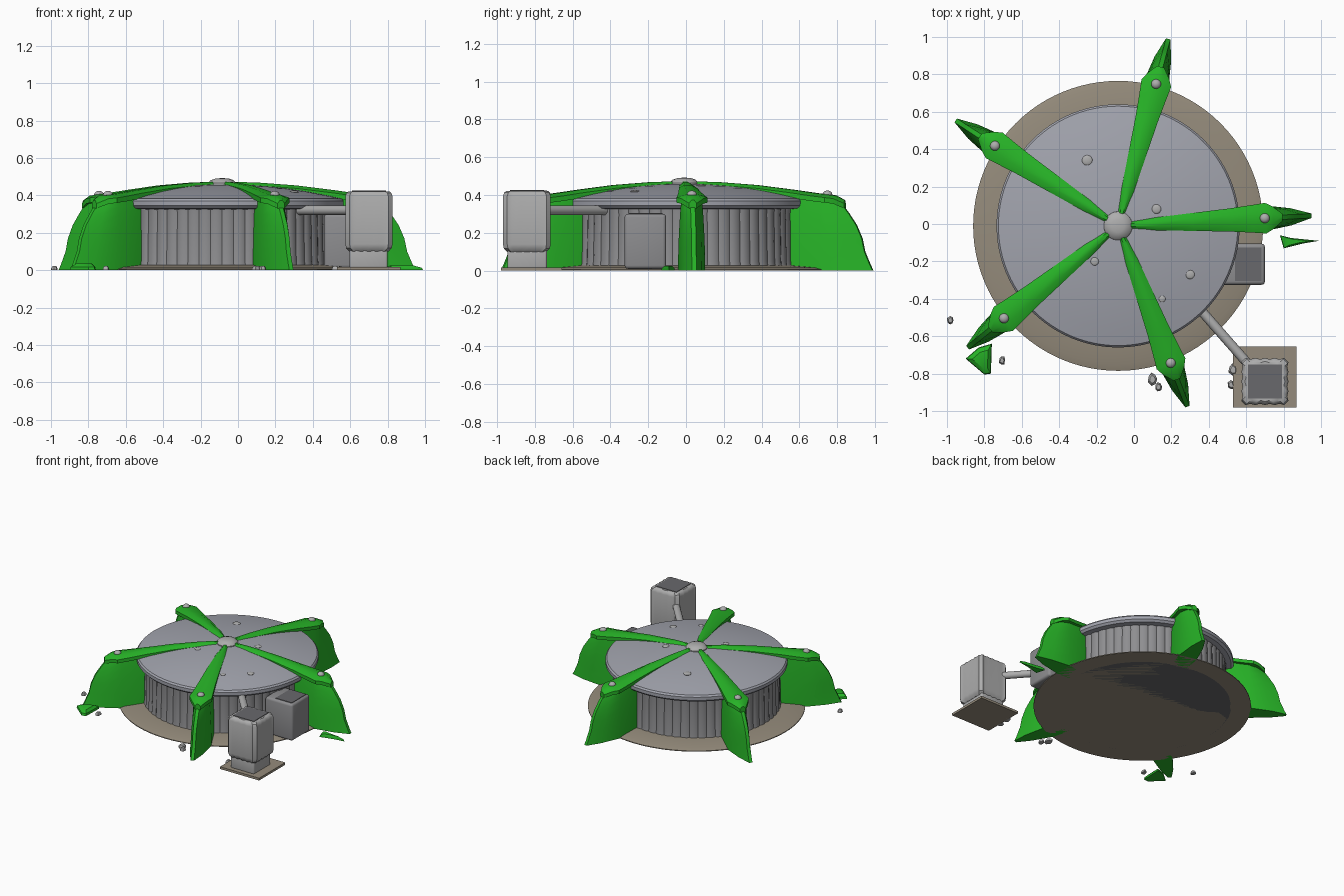
import bpy, bmesh, random
from math import sin, cos, pi, radians, atan2
from mathutils import Vector, Matrix

if "Cube" in bpy.data.objects:
    bpy.data.objects.remove(bpy.data.objects["Cube"])

random.seed(4)
CX, CY = -0.085, -0.01


def material(name, rgb):
    m = bpy.data.materials.new(name)
    m.diffuse_color = (*rgb, 1)
    m.use_nodes = True
    m.node_tree.nodes["Principled BSDF"].inputs["Base Color"].default_value = m.diffuse_color
    return m


GREEN = material("green", (0.02, 0.45, 0.02))
TAN = material("tan", (0.30, 0.26, 0.20))
ROOF = material("roof_grey", (0.36, 0.37, 0.42))
WALL = material("wall_grey", (0.27, 0.27, 0.28))
LIGHT = material("light_grey", (0.42, 0.42, 0.42))
DARK = material("dark_grey", (0.14, 0.14, 0.15))


def finish(name, bm, mat, smooth=True):
    bmesh.ops.recalc_face_normals(bm, faces=bm.faces)
    me = bpy.data.meshes.new(name)
    bm.to_mesh(me)
    bm.free()
    me.materials.append(mat)
    ob = bpy.data.objects.new(name, me)
    bpy.context.collection.objects.link(ob)
    if smooth:
        bpy.context.view_layer.objects.active = ob
        ob.select_set(True)
        bpy.ops.object.shade_smooth_by_angle(angle=radians(35))
        ob.select_set(False)
    return ob


def loft(name, rings, mat, matrix=Matrix(), smooth=True):
    """Skin closed rings of points and cap both ends."""
    bm = bmesh.new()
    rows = [[bm.verts.new(matrix @ Vector(p)) for p in ring] for ring in rings]
    n = len(rows[0])
    for a, b in zip(rows, rows[1:]):
        for i in range(n):
            bm.faces.new((a[i], a[(i + 1) % n], b[(i + 1) % n], b[i]))
    bm.faces.new(rows[0])
    bm.faces.new(rows[-1])
    return finish(name, bm, mat, smooth)


def lathe(name, profile, mat, n=96, rib=0.0):
    rings = []
    for r, z in profile:
        ring = []
        for i in range(n):
            rr = r - (rib if i % 4 == 0 else 0)
            t = 2 * pi * i / n
            ring.append((CX + rr * cos(t), CY + rr * sin(t), z))
        rings.append(ring)
    return loft(name, rings, mat)


def box(name, lo, hi, mat, bevel=0.0):
    bm = bmesh.new()
    bmesh.ops.create_cube(bm, size=1)
    lo, hi = Vector(lo), Vector(hi)
    for v in bm.verts:
        v.co = (lo + hi) / 2 + Vector(a * b for a, b in zip(v.co, hi - lo))
    if bevel:
        bmesh.ops.bevel(bm, geom=bm.edges[:], offset=bevel, segments=3,
                        profile=0.5, affect='EDGES')
    return finish(name, bm, mat)


def ball(name, loc, r, mat, squash=1.0):
    bm = bmesh.new()
    bmesh.ops.create_uvsphere(bm, u_segments=20, v_segments=10, radius=r)
    for v in bm.verts:
        v.co = Vector((v.co.x, v.co.y, v.co.z * squash)) + Vector(loc)
    return finish(name, bm, mat)


def roof_z(r):
    return 0.46 - 0.08 * (r / 0.65) ** 2


# Ground pad, drum wall, domed roof and hub
lathe("ground_pad", [(0.775, 0), (0.775, 0.006), (0.74, 0.016), (0.60, 0.028)], TAN)
lathe("pad_underside", [(0.635, -0.0), (0.635, 0.004)], DARK)
lathe("drum_wall", [(0.605, 0.02), (0.60, 0.05), (0.595, 0.30), (0.60, 0.345)],
      WALL, n=240, rib=0.007)
lathe("roof_dome", [(0.59, 0.325), (0.635, 0.33), (0.65, 0.345), (0.65, 0.37)]
      + [(r, roof_z(r)) for r in (0.64, 0.55, 0.45, 0.35, 0.25, 0.15, 0.07, 0.01)], ROOF)
lathe("roof_hub", [(0.078, 0.44), (0.076, 0.465), (0.06, 0.482), (0.035, 0.49), (0.01, 0.492)],
      LIGHT, n=40)

# Small roof fittings
for x, y, s in [(-0.25, 0.34, .028), (0.12, 0.08, .025), (-0.21, -0.2, .022),
                (0.30, -0.27, .024), (0.15, -0.40, .018)]:
    z = roof_z(Vector((x - CX, y - CY)).length)
    ball("roof_fitting", (x, y, z), s, LIGHT, 0.3)

# Five green buttresses: roof rib, stud and flared fin
ARM = [(0.05, 0.018, 0.475), (0.2, 0.034, 0.47), (0.4, 0.048, 0.455), (0.6, 0.062, 0.43),
       (0.72, 0.074, 0.413), (0.79, 0.082, 0.405), (0.83, 0.06, 0.40), (0.88, 0.02, 0.375)]
FIN = [(0.0, 1.035, 1.0), (0.03, 1.02, 1.0), (0.10, 0.99, 0.98), (0.17, 0.975, 0.95),
       (0.24, 0.945, 0.9), (0.30, 0.905, 0.85), (0.34, 0.875, 0.8), (0.385, 0.83, 0.75)]
for k in range(5):
    m = Matrix.Translation((CX, CY, 0)) @ Matrix.Rotation(radians(3 + 72 * k), 4, 'Z')
    loft("roof_rib", [[(r, -w, z - .045), (r, -w, z - .018), (r, -w * .4, z - .002), (r, w * .4, z - .002),
                       (r, w, z - .018), (r, w, z - .045)] for r, w, z in ARM], GREEN, m)
    loft("buttress_fin",
         [[(0.58, -.05 * s, z), (0.76, -.072 * s, z), (0.76 + (R - .76) * .6, -.046 * s, z),
           (R, -.012, z), (R, .012, z), (0.76 + (R - .76) * .6, .046 * s, z),
           (0.76, .072 * s, z), (0.58, .05 * s, z)] for z, R, s in FIN], GREEN, m)
    ball("rib_stud", m @ Vector((0.785, 0, 0.403)), 0.026, LIGHT, 0.8)

# Entrance block with recessed-looking roof panel and door
box("entrance_block", (0.46, -0.325, 0.01), (0.70, -0.105, 0.30), WALL, 0.018)
box("entrance_roof_panel", (0.54, -0.305, 0.29), (0.682, -0.125, 0.304), DARK)

# Storage tank on its plinth
box("tank_plinth", (0.53, -0.98, 0), (0.87, -0.655, 0.018), TAN)
box("tank_foot", (0.595, -0.945, 0.01), (0.80, -0.735, 0.13), LIGHT, 0.012)


def fluted_square(cx, cy, h, z, n=9):
    """Square outline with shallow vertical flutes and clipped corners."""
    pts = []
    for side in range(4):
        rot = Matrix.Rotation(side * pi / 2, 2)
        for i in range(n):
            u = (-1 + 2 * i / (n - 1)) * (h - 0.022)
            d = h - (0.007 if i % 2 and 0 < i < n - 1 else 0)
            p = rot @ Vector((d, u))
            pts.append((cx + p.x, cy + p.y, z))
    return pts


loft("tank_body", [fluted_square(0.70, -0.842, h, z) for h, z in
                   [(0.105, 0.10), (0.122, 0.118), (0.126, 0.14), (0.126, 0.395), (0.12, 0.413), (0.108, 0.422)]],
     LIGHT)
box("tank_lid", (0.61, -0.932, 0.41), (0.79, -0.752, 0.426), DARK)

# Feed pipe between tank and drum
a, b = Vector((0.33, -0.43, 0.32)), Vector((0.62, -0.76, 0.32))
d = (b - a).normalized()
side = Vector((-d.y, d.x, 0))
loft("feed_pipe", [[p + side * .026 * cos(t * pi / 8) + Vector((0, 0, .026 * sin(t * pi / 8)))
                    for t in range(16)] for p in (a, b)], LIGHT)


# Loose plants and stones on the ground
def patch(name, pts, h, mat):
    c = sum((Vector(p) for p in pts), Vector((0, 0))) / len(pts)
    loft(name, [[(*(c + (Vector(p) - c) * s), z) for p in pts]
                for s, z in [(1, 0.0), (0.95, h * 0.5), (0.6, h)]], mat)


patch("plant_right", [(0.78, -0.06), (0.84, -0.075), (0.99, -0.09), (0.90, -0.105), (0.80, -0.13)], 0.025, GREEN)
patch("plant_left", [(-0.90, -0.72), (-0.83, -0.66), (-0.76, -0.64), (-0.765, -0.80), (-0.80, -0.805)], 0.035, GREEN)
for x, y, r in [(-0.98, -0.515, .022), (-0.705, -0.73, .022), (0.10, -0.83, .03),
                (0.13, -0.87, .025), (0.53, -0.78, .03), (0.52, -0.86, .022)]:
    patch("stone", [(x + r * random.uniform(.6, 1) * cos(i * pi / 3.5),
                     y + r * 1.3 * random.uniform(.7, 1) * sin(i * pi / 3.5)) for i in range(7)], 0.022, LIGHT)
